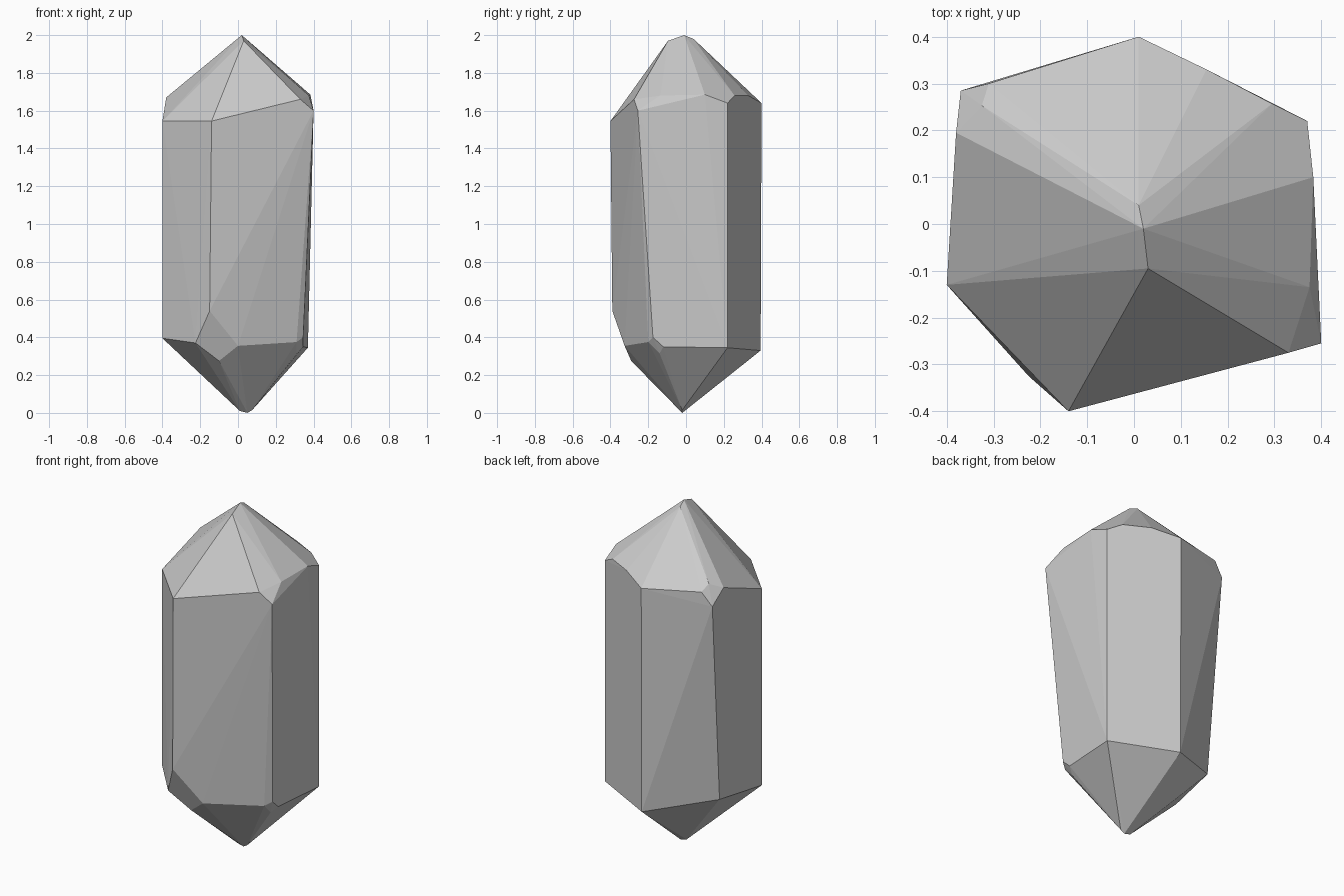
import bpy
import bmesh
from math import radians
from mathutils import Vector

default_cube = bpy.data.objects.get("Cube")
if default_cube:
    bpy.data.objects.remove(default_cube, do_unlink=True)


def make_material(name, color):
    material = bpy.data.materials.new(name)
    material.use_nodes = True
    material.diffuse_color = color
    shader = material.node_tree.nodes["Principled BSDF"]
    shader.inputs["Base Color"].default_value = color
    shader.inputs["Roughness"].default_value = 0.5
    return material


def make_faceted_solid(name, corner_groups, material):
    """Wrap corners, given in hundredths of a unit, in a flat-faced convex solid."""
    mesh = bmesh.new()
    for group in corner_groups:
        for corner in group:
            mesh.verts.new(Vector(corner) / 100)
    hull = bmesh.ops.convex_hull(mesh, input=mesh.verts[:])
    unused = {item for item in hull["geom_interior"] + hull["geom_unused"]
              if isinstance(item, bmesh.types.BMVert)}
    bmesh.ops.delete(mesh, geom=list(unused), context="VERTS")
    # Merge nearly level triangles into whole crystal facets
    bmesh.ops.dissolve_limit(mesh, angle_limit=radians(2),
                             verts=mesh.verts[:], edges=mesh.edges[:])
    bmesh.ops.recalc_face_normals(mesh, faces=mesh.faces[:])
    for face in mesh.faces:
        face.smooth = False
    data = bpy.data.meshes.new(name)
    mesh.to_mesh(data)
    mesh.free()
    data.materials.append(material)
    solid = bpy.data.objects.new(name, data)
    bpy.context.collection.objects.link(solid)
    return solid


# Short ridge at the upper point
upper_tip = [(1, 4, 198), (2, -1, 200), (3, -9.5, 197)]

# Upper end of the prism, with its chipped left and right corners
upper_shoulder = [(-40, -13, 154.5), (-14, -40, 154.5), (1, 40, 164),
                  (15.5, 33, 168), (29.5, 25.7, 168), (37, 22, 164), (38.3, 10, 168.5)]
upper_right_chip = [(29, -21, 172), (33, -27.5, 166), (40, -25.5, 160), (37.5, -13.5, 168)]
upper_left_chip = [(-32.5, 25.3, 170), (-31, 30, 166.5), (-37, 28.5, 159), (-38, 19.5, 167)]

# Lower end of the prism, with chips on two front corners
lower_shoulder = [(-40, -13, 39.5), (-35, 19, 42), (1, 39.5, 33), (37, 22, 34.5)]
lower_front_chip = [(-15, -39, 54), (-22.5, -32.5, 37), (-10, -29, 27.5), (0, -32.5, 35.5)]
lower_right_chip = [(31, -20, 37.5), (34.5, -17.5, 40), (34.5, -12, 35), (31, -14, 31.5)]

# Narrow lower point
lower_tip = [(1, -2, 1), (5, -2, 0), (7.5, -2, 1.5)]

stone_grey = make_material("stone grey", (0.6, 0.6, 0.6, 1))
crystal = make_faceted_solid(
    "crystal",
    [upper_tip, upper_shoulder, upper_right_chip, upper_left_chip,
     lower_shoulder, lower_front_chip, lower_right_chip, lower_tip],
    stone_grey)
